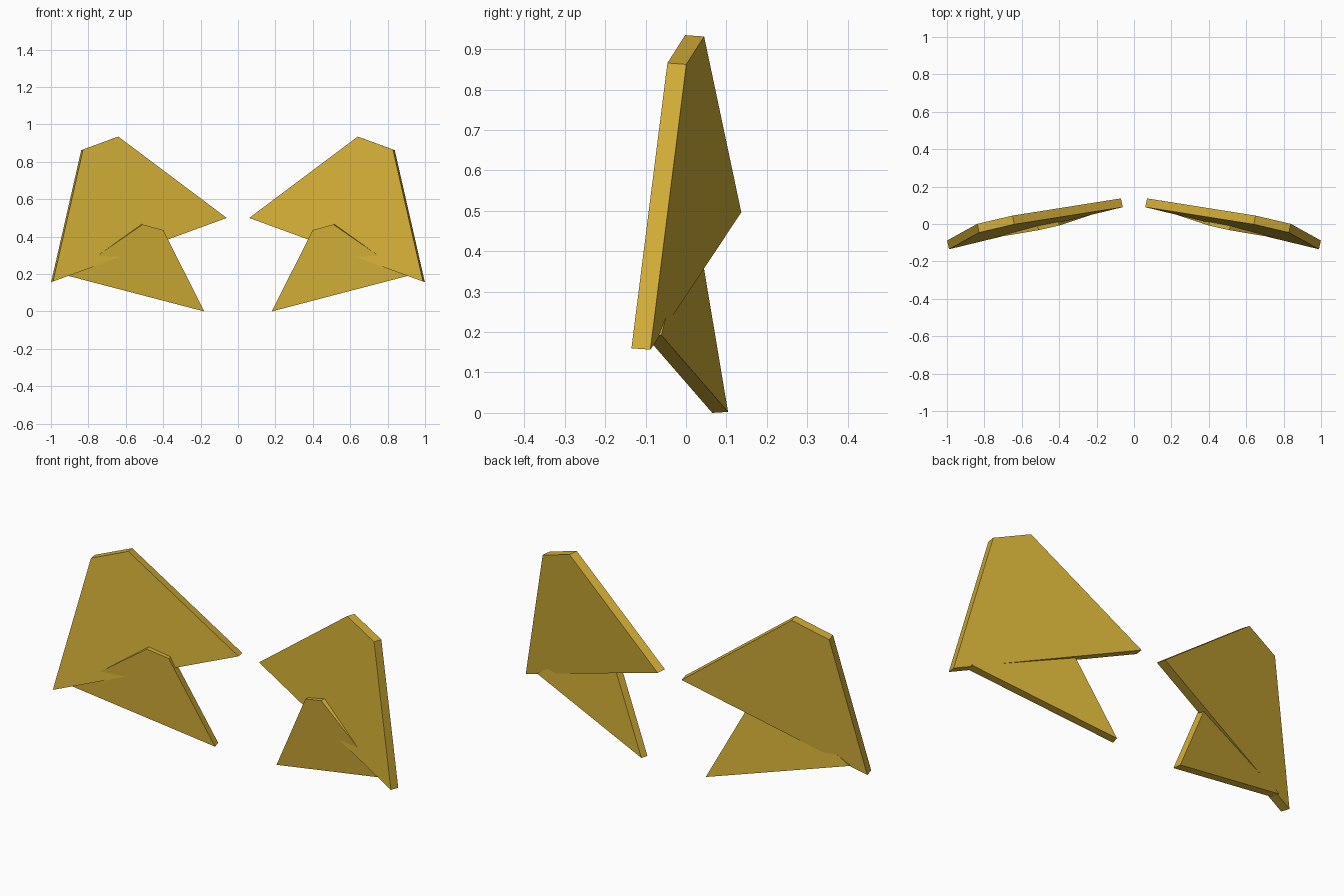
import bpy
import bmesh
from mathutils import Vector

cube = bpy.data.objects.get("Cube")
if cube:
    bpy.data.objects.remove(cube, do_unlink=True)

# Single gold colour
gold = bpy.data.materials.new("gold")
gold.use_nodes = True
colour = (0.658, 0.429, 0.038, 1.0)
gold.diffuse_color = colour
bsdf = next(n for n in gold.node_tree.nodes if n.type == 'BSDF_PRINCIPLED')
bsdf.inputs["Base Color"].default_value = colour


def wing_plate(name, outline, thickness, side):
    """Flat plate: front outline extruded backwards along its own normal."""
    pts = [Vector((x * side, y, z)) for x, y, z in outline]
    normal = (pts[1] - pts[0]).cross(pts[3] - pts[0]).normalized()
    if normal.y < 0:
        normal.negate()
    bm = bmesh.new()
    front = bm.faces.new([bm.verts.new(p) for p in pts])
    ext = bmesh.ops.extrude_face_region(bm, geom=[front], use_keep_orig=True)
    moved = [g for g in ext["geom"] if isinstance(g, bmesh.types.BMVert)]
    bmesh.ops.translate(bm, verts=moved, vec=normal * thickness)
    bmesh.ops.recalc_face_normals(bm, faces=bm.faces)
    mesh = bpy.data.meshes.new(name)
    bm.to_mesh(mesh)
    bm.free()
    mesh.materials.append(gold)
    obj = bpy.data.objects.new(name, mesh)
    bpy.context.collection.objects.link(obj)


# Front outlines: inner tip, two top corners, outer tip
upper = [(0.06, 0.09, 0.5), (0.64, -0.002, 0.935),
         (0.828, -0.046, 0.866), (0.989, -0.135, 0.16)]
lower = [(0.18, 0.065, 0.0), (0.4, -0.008, 0.435),
         (0.51, -0.033, 0.465), (0.907, -0.1, 0.19)]

for label, side in (("left", 1), ("right", -1)):
    wing_plate(label + "_upper_wing", upper, 0.048, side)
    wing_plate(label + "_lower_wing", lower, 0.04, side)
